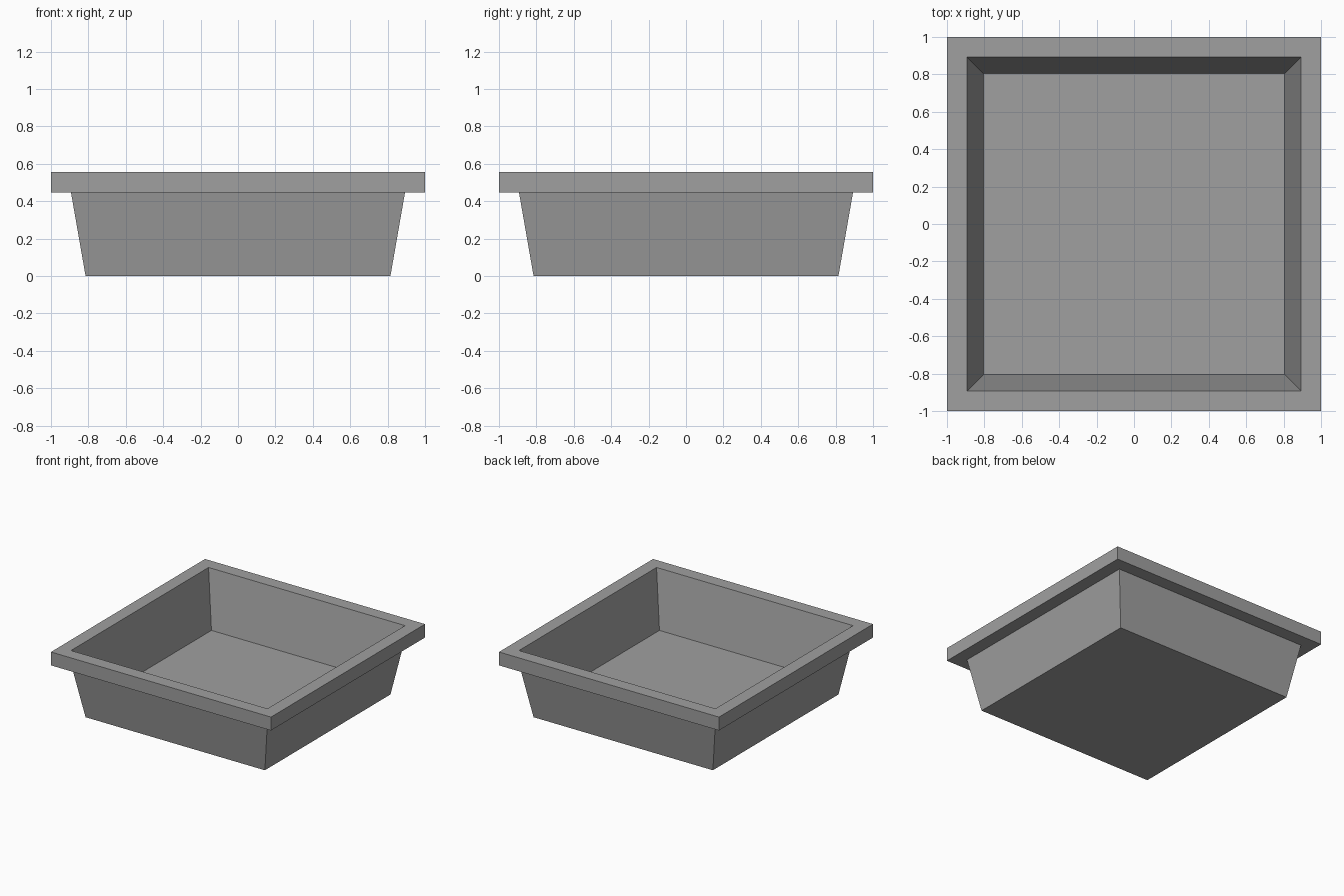
import bpy
import bmesh

cube = bpy.data.objects.get("Cube")
if cube:
    bpy.data.objects.remove(cube, do_unlink=True)

# Single flat grey
grey = bpy.data.materials.new("plain_grey")
grey.use_nodes = True
colour = (0.35, 0.35, 0.35, 1)
grey.diffuse_color = colour
grey.node_tree.nodes["Principled BSDF"].inputs["Base Color"].default_value = colour

# Half width and height of each square ring, from the outer base to the inner floor
profile = [
    (0.815, 0.0),     # outer base
    (0.893, 0.447),   # wall under the rim
    (1.0, 0.447),     # rim underside
    (1.0, 0.557),     # rim outer top
    (0.893, 0.557),   # rim inner top
    (0.805, 0.097),   # inner floor
]
corners = [(-1, -1), (1, -1), (1, 1), (-1, 1)]

# Square tray: skin the rings together, then cap the base and the floor
bm = bmesh.new()
rings = [[bm.verts.new((x * r, y * r, z)) for x, y in corners] for r, z in profile]
for low, high in zip(rings, rings[1:]):
    for i in range(4):
        j = (i + 1) % 4
        bm.faces.new((low[i], low[j], high[j], high[i]))
bm.faces.new(reversed(rings[0]))
bm.faces.new(rings[-1])
bmesh.ops.recalc_face_normals(bm, faces=bm.faces[:])

mesh = bpy.data.meshes.new("square_tray")
bm.to_mesh(mesh)
bm.free()
mesh.materials.append(grey)
tray = bpy.data.objects.new("square_tray", mesh)
bpy.context.collection.objects.link(tray)
